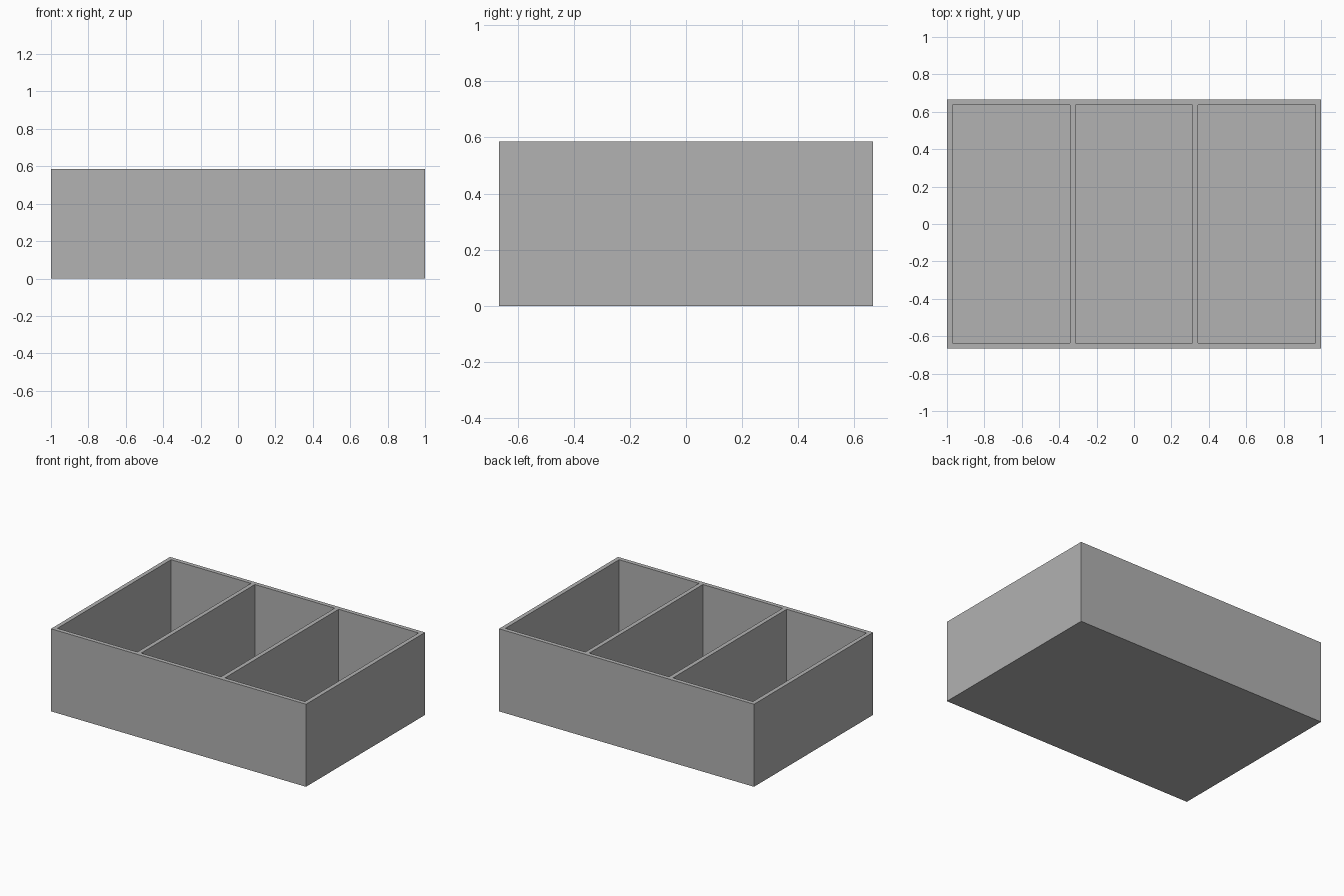
import bpy
import bmesh

cube = bpy.data.objects.get("Cube")
if cube:
    bpy.data.objects.remove(cube, do_unlink=True)

WIDTH, DEPTH, HEIGHT = 2.0, 1.333, 0.585
WALL = 0.03
FLOOR = 0.03
BAYS = 3
bay_width = (WIDTH - WALL * (BAYS + 1)) / BAYS

# Grey plastic
grey = bpy.data.materials.new("grey")
grey.use_nodes = True
colour = (0.445, 0.445, 0.445, 1)
grey.diffuse_color = colour
grey.node_tree.nodes["Principled BSDF"].inputs["Base Color"].default_value = colour

# Solid block standing on the ground
bm = bmesh.new()
bmesh.ops.create_cube(bm, size=1)
bmesh.ops.scale(bm, vec=(WIDTH, DEPTH, HEIGHT), verts=bm.verts)
bmesh.ops.translate(bm, vec=(0, 0, HEIGHT / 2), verts=bm.verts)


def slice_block(point, normal):
    geom = bm.verts[:] + bm.edges[:] + bm.faces[:]
    bmesh.ops.bisect_plane(bm, geom=geom, plane_co=point, plane_no=normal)


# Slice along every wall edge
bays = []
for i in range(BAYS):
    left = -WIDTH / 2 + WALL + i * (bay_width + WALL)
    bays.append((left, left + bay_width))
    for x in bays[-1]:
        slice_block((x, 0, 0), (1, 0, 0))
inner_y = DEPTH / 2 - WALL
for y in (-inner_y, inner_y):
    slice_block((0, y, 0), (0, 1, 0))


def is_bay(face):
    c = face.calc_center_median()
    return (face.normal.z > 0.9 and abs(c.y) < inner_y
            and any(a < c.x < b for a, b in bays))


# Sink the three compartments
bm.normal_update()
pockets = [f for f in bm.faces if is_bay(f)]
sunk = bmesh.ops.extrude_face_region(bm, geom=pockets)["geom"]
leftover = [f for f in pockets if f.is_valid]
if leftover:
    bmesh.ops.delete(bm, geom=leftover, context="FACES_ONLY")
sunk_verts = [g for g in sunk if isinstance(g, bmesh.types.BMVert)]
bmesh.ops.translate(bm, vec=(0, 0, FLOOR - HEIGHT), verts=sunk_verts)
bmesh.ops.recalc_face_normals(bm, faces=bm.faces)

# Divided tray object
mesh = bpy.data.meshes.new("divided_tray")
bm.to_mesh(mesh)
bm.free()
mesh.materials.append(grey)
tray = bpy.data.objects.new("divided_tray", mesh)
bpy.context.collection.objects.link(tray)
